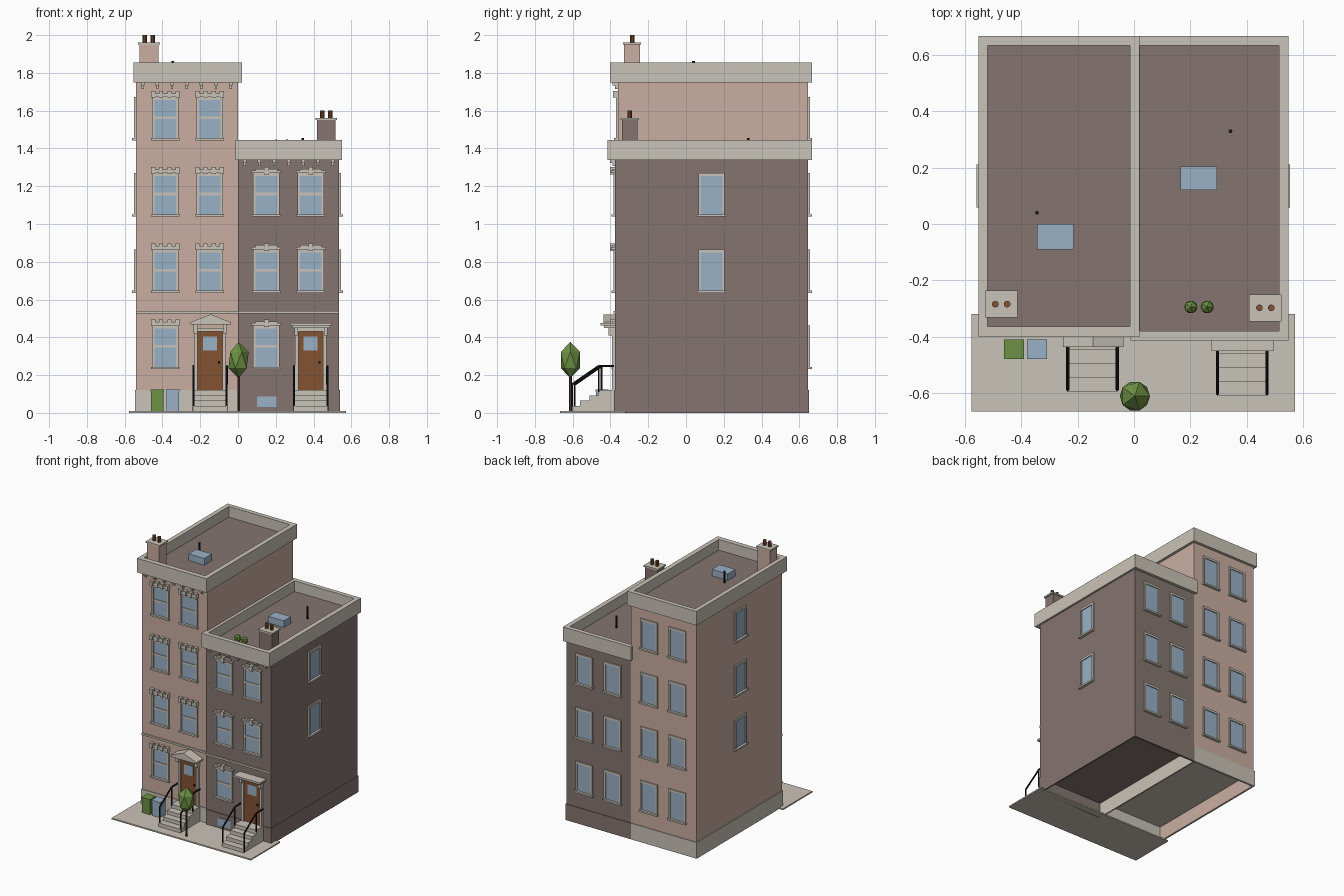
import bpy, bmesh, math
from mathutils import Matrix, Vector

if "Cube" in bpy.data.objects:
    bpy.data.objects.remove(bpy.data.objects["Cube"])


def material(name, rgb):
    m = bpy.data.materials.new(name)
    lin = [(c / 255 / 12.92) if c < 10 else ((c / 255 + 0.055) / 1.055) ** 2.4 for c in rgb]
    m.diffuse_color = (*lin, 1)
    m.use_nodes = True
    m.node_tree.nodes["Principled BSDF"].inputs["Base Color"].default_value = m.diffuse_color
    return m


PINK = material("pink brick", (202, 174, 161))
BROWN = material("brown brick", (133, 117, 112))
CREAM = material("cream stone", (202, 195, 184))
BLUE = material("blue glass", (154, 177, 198))
WOOD = material("door wood", (130, 82, 50))
BARK = material("dark bark", (84, 52, 34))
GREEN = material("leaf green", (109, 144, 68))
BLACK = material("black iron", (30, 30, 32))


def finish(name, bm, mats):
    me = bpy.data.meshes.new(name)
    bm.to_mesh(me)
    bm.free()
    for m in mats:
        me.materials.append(m)
    ob = bpy.data.objects.new(name, me)
    bpy.context.collection.objects.link(ob)
    return ob


def boxes(name, parts, place=lambda u, d, z: (u, d, z)):
    """parts: (material, x0, x1, y0, y1, z0, z1); place maps corners to the world"""
    bm, mats = bmesh.new(), []
    for m, x0, x1, y0, y1, z0, z1 in parts:
        if m not in mats:
            mats.append(m)
        a, b = Vector(place(x0, y0, z0)), Vector(place(x1, y1, z1))
        size = [abs(b[i] - a[i]) for i in range(3)]
        mat = Matrix.Translation((a + b) / 2) @ Matrix.Diagonal((*size, 1))
        for v in bmesh.ops.create_cube(bm, size=1, matrix=mat)["verts"]:
            for f in v.link_faces:
                f.material_index = mats.index(m)
    return finish(name, bm, mats)


def box(name, m, *ext):
    return boxes(name, [(m, *ext)])


def extrude_profile(name, m, pts, axis, a, b):
    """prism of a closed 2D profile along x (pts = y,z) or y (pts = x,z)"""
    bm = bmesh.new()
    co = (lambda p: (a, *p)) if axis == "x" else (lambda p: (p[0], a, p[1]))
    f = bm.faces.new([bm.verts.new(co(p)) for p in pts])
    ext = bmesh.ops.extrude_face_region(bm, geom=[f])["geom"]
    move = (b - a, 0, 0) if axis == "x" else (0, b - a, 0)
    bmesh.ops.translate(bm, verts=[g for g in ext if isinstance(g, bmesh.types.BMVert)], vec=move)
    bmesh.ops.recalc_face_normals(bm, faces=bm.faces)
    return finish(name, bm, [m])


def rod(name, m, p, q, r, n=8):
    p, q = Vector(p), Vector(q)
    bm = bmesh.new()
    rot = (q - p).to_track_quat("Z", "Y").to_matrix().to_4x4()
    bmesh.ops.create_cone(bm, cap_ends=True, segments=n, radius1=r, radius2=r,
                          depth=(q - p).length, matrix=Matrix.Translation((p + q) / 2) @ rot)
    return finish(name, bm, [m])


def foliage(name, c, rx, rz):
    bm = bmesh.new()
    mat = Matrix.Translation(c) @ Matrix.Diagonal((rx, rx, rz, 1))
    bmesh.ops.create_icosphere(bm, subdivisions=1, radius=1, matrix=mat)
    return finish(name, bm, [GREEN])


def window(name, u, z, place, head=None, bar=True):
    """glass, frame, sill, optional mid bar and head moulding"""
    h = 0.215
    p = [(BLUE, u - .06, u + .06, -.01, .003, z, z + h),
         (CREAM, u - .07, u - .057, -.01, .01, z, z + h),
         (CREAM, u + .057, u + .07, -.01, .01, z, z + h),
         (CREAM, u - .07, u + .07, -.01, .01, z + h - .008, z + h + .008),
         (CREAM, u - .076, u + .076, -.01, .02, z - .008, z + .004)]
    if bar:
        p.append((CREAM, u - .06, u + .06, -.01, .008, z + .105, z + .119))
    if head == "crown":
        p.append((CREAM, u - .07, u + .07, -.01, .02, z + h + .008, z + h + .026))
        for dx in (-.064, -.022, .022, .064):
            p.append((CREAM, u + dx - .011, u + dx + .011, -.01, .027, z + h + .004, z + h + .04))
    if head == "key":
        p += [(CREAM, u - .078, u + .078, -.01, .022, z + h + .008, z + h + .02),
              (CREAM, u - .058, u + .058, -.01, .016, z + h + .018, z + h + .03),
              (CREAM, u - .013, u + .013, -.01, .028, z + h, z + h + .04)]
    boxes(name, p, place)


def building(side, wall, x0, x1, y0, y1, top, parapet, inner):
    # hollow base, walls, roof deck, parapet ring
    base = CREAM if side == "left" else BROWN
    e = .005
    px0, px1 = (x0 - e, x1) if side == "left" else (x0, x1 + e)
    ring = [(base, px0, px1, y0 - e, y0 + .01, 0, .12), (base, px0, px1, y1 - .01, y1 + e, 0, .12),
            (base, px1 - .01, px1, y0, y1, 0, .12), (base, px0, px1, y0 - e, y1 + e, .11, .12)]
    if side == "left":
        ring += [(CREAM, px0, px0 + .01, y0, y1, 0, .12), (PINK, px0 + .01, px0 + .014, y0, y1, 0, .11)]
    boxes(side + "_plinth", ring)
    box(side + "_walls", wall, x0, x1, y0, y1, .12, top)
    a0, a1, b0, b1 = parapet
    c0, c1, d0, d1 = inner
    t = top + .105
    box(side + "_roof_deck", BROWN, c0, c1, d0, d1, top, top + .025)
    boxes(side + "_parapet", [(CREAM, a0, a1, b0, d0, top, t), (CREAM, a0, a1, d1, b1, top, t),
                              (CREAM, a0, c0, d0, d1, top, t), (CREAM, c1, a1, d0, d1, top, t)])
    # cornice brackets and belt course
    boxes(side + "_brackets", [p for i in range(7) for x in [x0 + .036 + i * .0775] for p in
                               ((CREAM, x - .009, x + .009, y0 - .028, y0, top - .018, top),
                                (CREAM, x - .006, x + .006, y0 - .015, y0, top - .034, top - .018))])
    box(side + "_belt", CREAM, x0, x1, y0 - .008, y0, .526, .54)


LY, RY, BACK = -.36, -.375, .647
building("left", PINK, -.54, 0, LY, BACK, 1.75, (-.553, .02, -.402, .668), (-.52, -.015, -.365, .635))
building("right", BROWN, 0, .535, RY, BACK, 1.34, (-.012, .55, -.415, .668), (.022, .515, -.38, .635))

# windows on all walls
left_front = lambda u, d, z: (u, LY - d, z)
right_front = lambda u, d, z: (u, RY - d, z)
back = lambda u, d, z: (u, BACK + d, z)
east = lambda u, d, z: (.535 + d, u, z)
west = lambda u, d, z: (-.54 - d, u, z)
ROWS = (.24, .643, 1.047, 1.45)
for i, z in enumerate(ROWS):
    for u in (-.385, -.15):
        if not (i == 0 and u == -.15):
            window("left_front_window", u, z, left_front, "crown")
        window("left_back_window", u, z, back, bar=False)
    if i < 3:
        for u in (.15, .385):
            if not (i == 0 and u == .385):
                window("right_front_window", u, z, right_front, "key")
            window("right_back_window", u, z, back, bar=False)
    if i > 0:
        window("west_window", .135, z, west, bar=False)
    if i in (1, 2):
        window("east_window", .135, z, east, bar=False)
boxes("basement_window", [(BLUE, .1, .205, 0, .009, .03, .087)], right_front)


def entrance(side, x, y, place, front):
    # door with pane and knob, and its surround
    boxes(side + "_door", [(WOOD, x - .066, x + .066, -.01, .008, .12, .43),
                           (BLUE, x - .037, x + .037, 0, .011, .33, .405),
                           (BLACK, x + .042, x + .052, 0, .016, .262, .276),
                           (CREAM, x - .083, x - .066, -.01, .018, .12, .44),
                           (CREAM, x + .066, x + .083, -.01, .018, .12, .44),
                           (CREAM, x - .083, x + .083, -.01, .018, .43, .45)], place)
    # stepped stoop
    n, z0, landing = 4, .01, front + .15
    pts = [(y, z0), (front, z0)]
    for i in range(n):
        yy, z = front + i * .05, z0 + (i + 1) * .0275
        pts += [(yy, z), (yy + .05 if i < n - 1 else y, z)]
    extrude_profile(side + "_stoop", CREAM, pts, "x", x - .09, x + .09)
    # iron railings
    for s in (-.088, .088):
        lo, hi, end = (x + s, front + .008, .15), (x + s, landing, .248), (x + s, y - .005, .248)
        rod(side + "_lower_post", BLACK, (x + s, front + .008, .01), lo, .005)
        rod(side + "_upper_post", BLACK, (x + s, landing, .11), hi, .005)
        rod(side + "_sloped_rail", BLACK, lo, hi, .006)
        rod(side + "_level_rail", BLACK, hi, end, .006)


entrance("left", -.148, LY, left_front, -.597)
entrance("right", .385, RY, right_front, -.612)
# door hoods
extrude_profile("left_pediment", CREAM, [(-.252, .468), (-.038, .468), (-.038, .48), (-.145, .522), (-.252, .48)],
                "y", -.437, LY)
boxes("left_hood_brackets", [(CREAM, x - .01, x + .01, -.4, LY, .42, .468) for x in (-.225, -.07)])
boxes("right_hood", [(CREAM, .276, .496, -.452, RY, .462, .476), (CREAM, .286, .486, -.435, RY, .45, .462)]
      + [(CREAM, x - .01, x + .01, -.41, RY, .41, .45) for x in (.308, .464)])


def chimney(side, m, x, y, z0, z1):
    box(side + "_chimney", m, x - .05, x + .05, y - .042, y + .042, z0, z1)
    box(side + "_chimney_cap", CREAM, x - .058, x + .058, y - .048, y + .048, z1, z1 + .011)
    for dx in (-.021, .021):
        rod(side + "_chimney_pot", WOOD, (x + dx, y, z1 + .01), (x + dx, y, z1 + .05), .012, 10)


chimney("left", PINK, -.472, -.285, 1.77, 1.95)
chimney("right", BROWN, .467, -.298, 1.36, 1.55)

# roof fittings
box("left_skylight", BLUE, -.345, -.215, -.09, 0, 1.77, 1.825)
box("right_skylight", BLUE, .165, .295, .12, .205, 1.36, 1.415)
rod("left_vent", BLACK, (-.345, .04, 1.77), (-.345, .04, 1.862), .007)
rod("right_vent", BLACK, (.343, .33, 1.36), (.343, .33, 1.455), .007)
for x in (.202, .26):
    foliage("roof_shrub", (x, -.295, 1.42), .026, .03)
    rod("shrub_pot", WOOD, (x, -.295, 1.36), (x, -.295, 1.4), .013)

# pavement, tree, bins
box("pavement", CREAM, -.577, .573, -.667, -.32, 0, .01)
rod("tree_trunk", BARK, (.003, -.612, .005), (.003, -.612, .24), .008, 6)
foliage("tree_crown", (.003, -.612, .28), .06, .096)
for name, m, x in (("green_bin", GREEN, -.463), ("blue_bin", BLUE, -.381)):
    boxes(name, [(m, x + .003, x + .069, -.477, -.413, .01, .112), (m, x, x + .072, -.48, -.41, .112, .125)])
